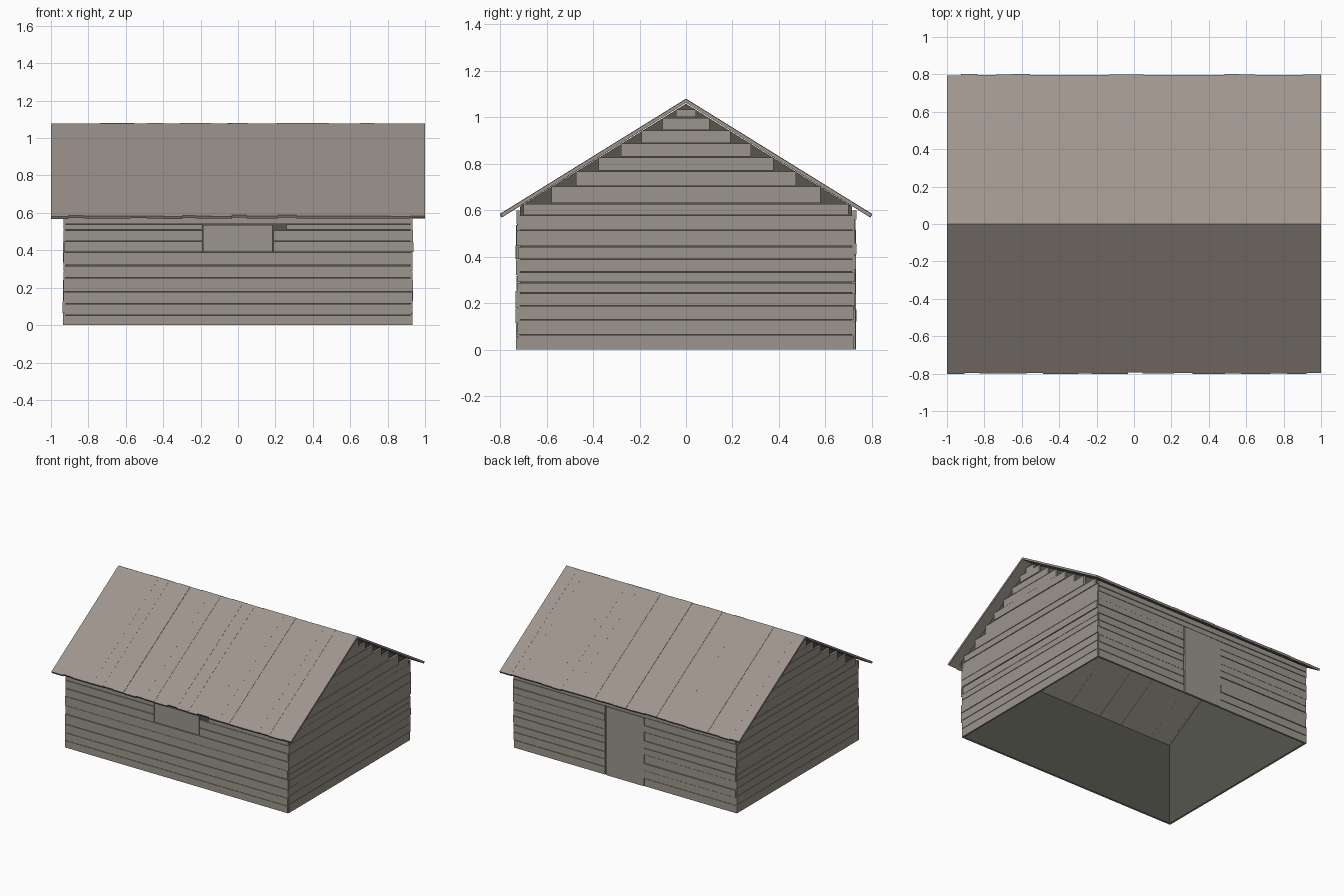
import bpy, bmesh, random

random.seed(4)
cube = bpy.data.objects.get("Cube")
if cube:
    bpy.data.objects.remove(cube, do_unlink=True)

# Main dimensions
HALF_X, HALF_Y = 0.93, 0.725      # wall board spans
RIDGE, SLOPE = 1.08, 0.619
UNDER = RIDGE - 0.02              # underside of the roof at the ridge
GAP = 0.003


def material(name, rgb):
    mat = bpy.data.materials.new(name)
    mat.use_nodes = True
    mat.diffuse_color = (*rgb, 1)
    mat.node_tree.nodes["Principled BSDF"].inputs["Base Color"].default_value = (*rgb, 1)
    return mat


wall_wood = material("weathered wall wood", (0.335, 0.302, 0.266))
roof_wood = material("weathered roof wood", (0.342, 0.300, 0.268))
dark_wood = material("dark inner wood", (0.092, 0.092, 0.076))


def finish(name, bm, mat):
    bmesh.ops.recalc_face_normals(bm, faces=bm.faces)
    mesh = bpy.data.meshes.new(name)
    bm.to_mesh(mesh)
    bm.free()
    mesh.materials.append(mat)
    obj = bpy.data.objects.new(name, mesh)
    bpy.context.collection.objects.link(obj)
    return obj


def prism(bm, section, x0, x1):
    """Closed solid from a (y, z) section swept along x."""
    a = [bm.verts.new((x0, y, z)) for y, z in section]
    b = [bm.verts.new((x1, y, z)) for y, z in section]
    bm.faces.new(a)
    bm.faces.new(b[::-1])
    n = len(a)
    for i in range(n):
        j = (i + 1) % n
        bm.faces.new((a[i], b[i], b[j], a[j]))


def box(bm, xs, ys, zs):
    (y0, y1), (z0, z1) = ys, zs
    prism(bm, [(y0, z0), (y1, z0), (y1, z1), (y0, z1)], *xs)


def jitter(amount):
    return random.uniform(-amount, amount)


def rows(levels):
    return [(a, b - GAP) for a, b in zip(levels, levels[1:])]


# Dark inner shell, open at the floor and under the roof
bm = bmesh.new()
sx, sy = 0.92, 0.715
eave = UNDER - SLOPE * sy - 0.002
section = [(-sy, 0), (-sy, eave), (0, UNDER - 0.002), (sy, eave), (sy, 0)]
ends = [[bm.verts.new((x, y, z)) for y, z in section] for x in (-sx, sx)]
for end in ends:
    bm.faces.new(end)
for i in (0, 3):
    bm.faces.new((ends[0][i], ends[0][i + 1], ends[1][i + 1], ends[1][i]))
finish("inner_shell", bm, dark_wood)

# Gable ends: horizontal boards cut square below the roof
gable_levels = [0, 0.065, 0.13, 0.19, 0.245, 0.29, 0.335, 0.39, 0.445, 0.515,
                0.58, 0.63, 0.685, 0.705, 0.76, 0.77, 0.82, 0.83, 0.87,
                0.89, 0.925, 0.945, 0.985, 1.0, 1.037]
# Above the eaves every board runs up to the next seam
gable_levels = [z for z in gable_levels
                if z not in (0.685, 0.76, 0.82, 0.87, 0.925, 0.985)]
for side, label in ((1, "left"), (-1, "right")):
    bm = bmesh.new()
    for z0, z1 in rows(gable_levels):
        half = min(HALF_Y + jitter(0.002), (UNDER - z1) / SLOPE)
        face = 0.935 + jitter(0.003)
        box(bm, sorted((side * 0.921, side * face)), (-half, half), (z0, z1))
    finish(label + "_gable_boards", bm, wall_wood)


def wall_board(bm, side, x0, x1, z0, z1):
    face = 0.731 + jitter(0.003)
    box(bm, (x0, x1), sorted((side * 0.716, side * face)), (z0, z1))


# Front wall: full boards, with a closed shutter set in the upper rows
bm = bmesh.new()
for z0, z1 in rows([0, 0.055, 0.115, 0.18, 0.255, 0.32, 0.39, 0.45, 0.51, 0.54, 0.602]):
    end = HALF_X + jitter(0.004)
    if 0.38 < z0 < 0.53:
        start = 0.26 if z0 > 0.5 else 0.19      # short board leaves a notch
        wall_board(bm, -1, -end, -0.19, z0, z1)
        wall_board(bm, -1, start, end, z0, z1)
    else:
        wall_board(bm, -1, -end, end, z0, z1)
finish("front_wall_boards", bm, wall_wood)
bm = bmesh.new()
box(bm, (-0.188, 0.185), (-0.731, -0.716), (0.392, 0.536))
finish("front_shutter", bm, wall_wood)

# Back wall: boards broken by a tall door
bm = bmesh.new()
for z0, z1 in rows([0, 0.06, 0.12, 0.175, 0.24, 0.29, 0.345, 0.41, 0.46, 0.52, 0.56, 0.602]):
    end = HALF_X + jitter(0.004)
    if z0 < 0.5:
        wall_board(bm, 1, -end, -0.162, z0, z1)
        wall_board(bm, 1, 0.166, end, z0, z1)
    else:
        wall_board(bm, 1, -end, end, z0, z1)
finish("back_wall_boards", bm, wall_wood)
bm = bmesh.new()
box(bm, (-0.16, 0.156), (0.716, 0.732), (0, 0.517))
finish("back_door", bm, wall_wood)

# Roof: boards running from ridge to eaves with uneven lower ends
COUNT = 23
for side, label in ((-1, "front"), (1, "back")):
    seams = [-1] + [-1 + 2 * i / COUNT + jitter(0.012) for i in range(1, COUNT)] + [1]
    bm = bmesh.new()
    for x0, x1 in zip(seams, seams[1:]):
        low = 0.798 + jitter(0.004)
        top = RIDGE - random.uniform(0, 0.003)
        prism(bm, [(0, top), (side * low, top - SLOPE * low),
                   (side * (low - 0.008), top - SLOPE * low - 0.013),
                   (0, UNDER + 0.002)], x0, x1)
    finish(label + "_roof_boards", bm, roof_wood)
